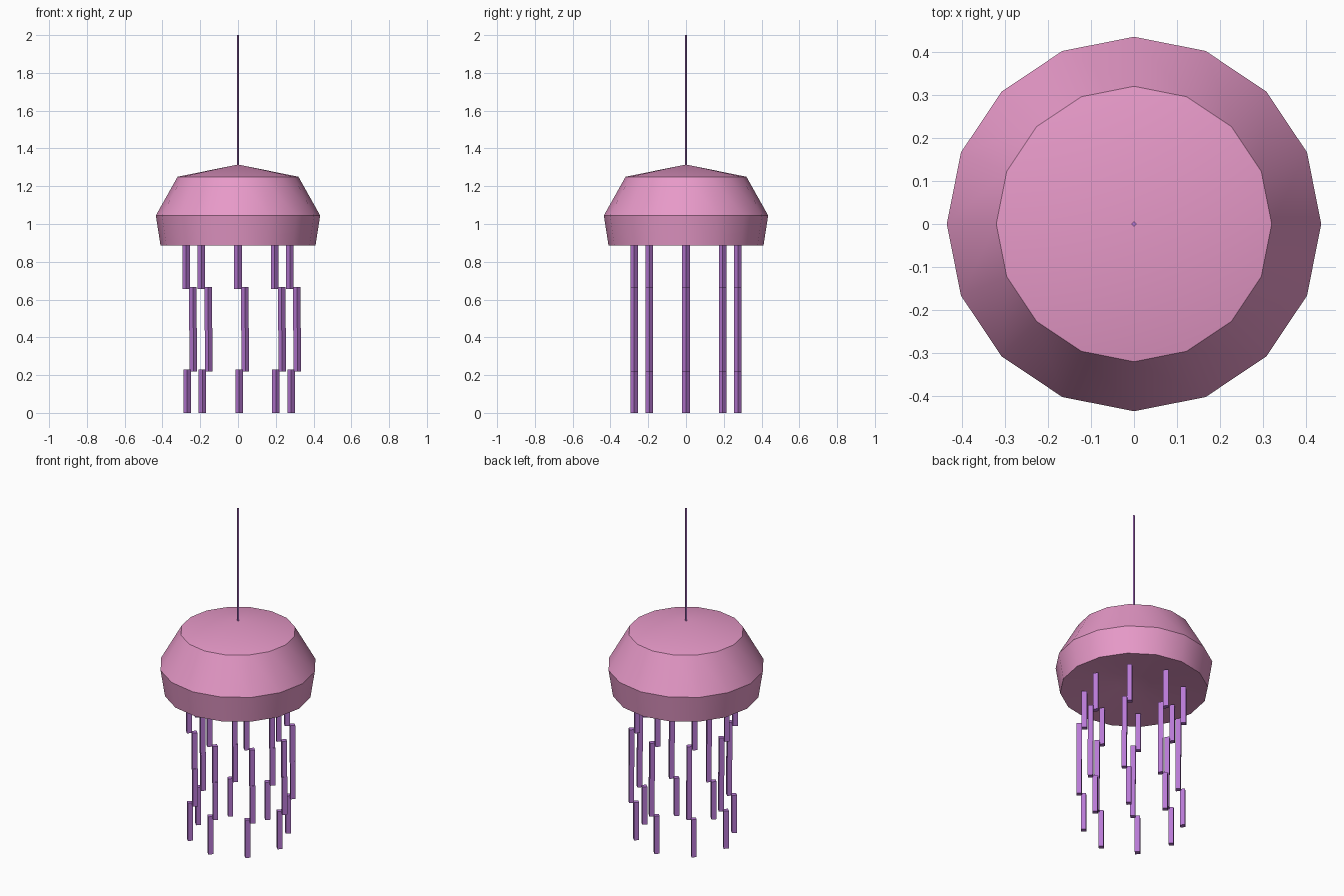
import bpy, bmesh, math
from mathutils import Vector

old = bpy.data.objects.get("Cube")
if old:
    bpy.data.objects.remove(old, do_unlink=True)


def material(name, rgb):
    mat = bpy.data.materials.new(name)
    mat.use_nodes = True
    mat.diffuse_color = (*rgb, 1)
    mat.node_tree.nodes["Principled BSDF"].inputs["Base Color"].default_value = (*rgb, 1)
    return mat


pink = material("bell pink", (0.80, 0.32, 0.58))
purple = material("tentacle purple", (0.48, 0.19, 0.66))


def finish(name, bm, mat):
    bmesh.ops.recalc_face_normals(bm, faces=bm.faces)
    mesh = bpy.data.meshes.new(name)
    bm.to_mesh(mesh)
    bm.free()
    mesh.materials.append(mat)
    obj = bpy.data.objects.new(name, mesh)
    bpy.context.collection.objects.link(obj)
    return obj


def lathe(name, profile, sides, mat):
    """Turn (radius, height) points about z; zero radius makes a pole."""
    bm = bmesh.new()
    rings = []
    for r, z in profile:
        count = sides if r else 1
        rings.append([bm.verts.new((r * math.cos(math.tau * i / sides),
                                    r * math.sin(math.tau * i / sides), z))
                      for i in range(count)])
    for a, b in zip(rings, rings[1:]):
        for i in range(sides):
            j = (i + 1) % sides
            corners = [a[i % len(a)], a[j % len(a)], b[j % len(b)], b[i % len(b)]]
            bm.faces.new(list(dict.fromkeys(corners)))
    return finish(name, bm, mat)


def rod(bm, base, radius, length):
    """Four-sided rod with its corners on the x and y axes."""
    made = bmesh.ops.create_cone(bm, cap_ends=True, segments=4, radius1=radius,
                                 radius2=radius, depth=length)["verts"]
    bmesh.ops.translate(bm, verts=made, vec=Vector(base) + Vector((0, 0, length / 2)))


# Bell with a shallow hollow underneath
bell = lathe("bell", [(0, 1.315), (0.32, 1.25), (0.435, 1.045), (0.41, 0.885),
                      (0.09, 0.925), (0, 0.935)], 16, pink)
bpy.context.view_layer.objects.active = bell
bell.select_set(True)
bpy.ops.object.shade_smooth_by_angle(angle=math.radians(30))

# Hanging cord
bm = bmesh.new()
rod(bm, (0, 0, 1.3), 0.006, 0.7)
finish("cord", bm, purple)

# Eight tentacles of four segments swaying along x
for n in range(8):
    angle = math.tau * n / 8
    bm = bmesh.new()
    for k in range(4):
        x = 0.275 * math.cos(angle) + 0.043 * math.sin(k)
        rod(bm, (x, 0.275 * math.sin(angle), 0.655 - 0.2183 * k), 0.02, 0.23)
    finish(f"tentacle_{n + 1}", bm, purple)
